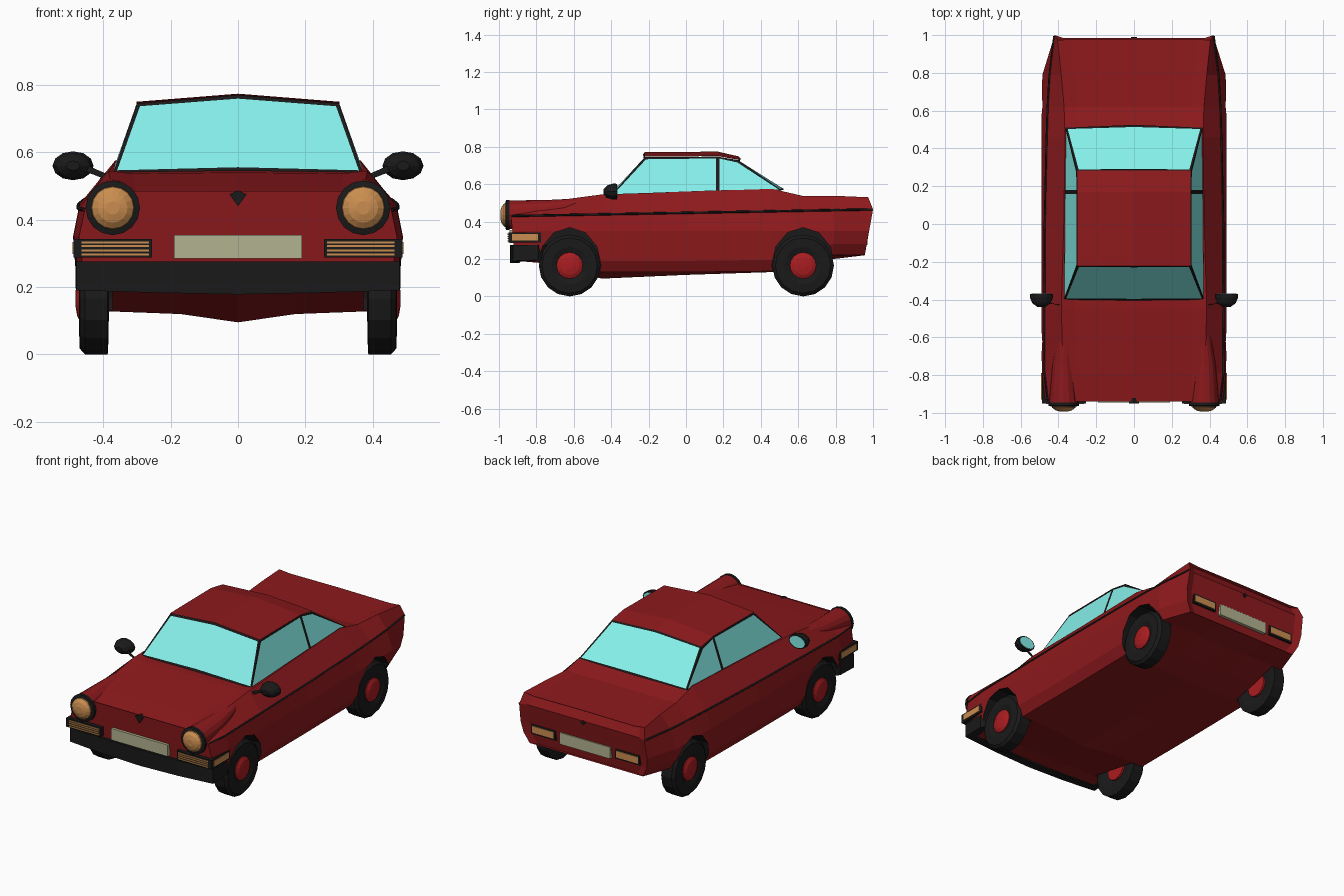
import bpy, bmesh
from math import sin, cos, pi
from mathutils import Vector, Matrix

if "Cube" in bpy.data.objects:
    bpy.data.objects.remove(bpy.data.objects["Cube"])


def material(name, r, g, b):
    m = bpy.data.materials.new(name)
    m.diffuse_color = (r, g, b, 1)
    m.use_nodes = True
    m.node_tree.nodes["Principled BSDF"].inputs["Base Color"].default_value = m.diffuse_color
    return m


RED = material("red_paint", .27, .01, .012)
BLACK = material("black_trim", .01, .01, .01)
GLASS = material("glass", .24, .87, .83)
AMBER = material("amber", .6, .27, .08)
PLATE = material("plate_cream", .45, .45, .28)
HUB = material("hub_red", .4, .012, .015)


def finish(name, bm, *mats):
    bmesh.ops.remove_doubles(bm, verts=bm.verts, dist=1e-5)
    bmesh.ops.recalc_face_normals(bm, faces=bm.faces)
    me = bpy.data.meshes.new(name)
    bm.to_mesh(me)
    bm.free()
    for m in mats:
        me.materials.append(m)
    ob = bpy.data.objects.new(name, me)
    bpy.context.collection.objects.link(ob)
    return ob


def loft(name, rings, mat):
    """Skin closed rings and cap both ends with strips across the ring."""
    bm = bmesh.new()
    R = [[bm.verts.new(p) for p in ring] for ring in rings]
    n = len(R[0])
    for a, b in zip(R, R[1:]):
        for i in range(n):
            j = (i + 1) % n
            bm.faces.new((a[i], a[j], b[j], b[i]))
    for ring in (R[0], R[-1]):
        for i in range(n // 2):
            ids = list(dict.fromkeys((i, i + 1, n - i - 1, (n - i) % n)))
            if len(ids) > 2:
                bm.faces.new([ring[k] for k in ids])
    return finish(name, bm, mat)


def box(name, xs, ys, zs, mat):
    ring = lambda y: [(xs[0], y, zs[0]), (xs[1], y, zs[0]), (xs[1], y, zs[1]), (xs[0], y, zs[1])]
    return loft(name, [ring(ys[0]), ring(ys[1])], mat)


def circle_y(c, rx, rz, n=16):
    return [(c[0] + rx * cos(2 * pi * i / n), c[1], c[2] + rz * sin(2 * pi * i / n)) for i in range(n)]


def circle_x(x, y, z, ry, rz, n=16):
    return [(x, y + ry * sin(2 * pi * i / n), z + rz * cos(2 * pi * i / n)) for i in range(n)]


def window(name, pts):
    """Pane with a black frame made by insetting the face."""
    bm = bmesh.new()
    f = bm.faces.new([bm.verts.new(p) for p in pts])
    bm.normal_update()
    bmesh.ops.inset_individual(bm, faces=[f], thickness=.014)
    for g in bm.faces:
        g.material_index = int(g is f)
    return finish(name, bm, BLACK, GLASS)


# Body: y, top, shoulder x/z, belt x, widest x, sill z, keel z
stations = [
    (-.94, .48, .37, .485, .455, .472, .19, .19),
    (-.79, .50, .375, .50, .472, .488, .19, .18),
    (-.45, .54, .385, .545, .472, .49, .13, .095),
    (0, .555, .372, .56, .47, .49, .13, .115),
    (.46, .575, .365, .575, .46, .49, .135, .13),
    (.62, .535, .37, .538, .455, .49, .17, .16),
    (.79, .53, .385, .538, .445, .485, .22, .20),
    (1.0, .525, .405, .53, .42, .425, .22, .22)]


def half_section(y, zc, xs, zs, xb, xw, zl, zk):
    pts = [(0, zc), (xs - .07, zc - .003), (xs, zs), (xb, .447 + .018 * y), (xw, .35),
           (xw - .012, zl + .06), (xw - .045, zl), (.17, zl - .3 * (zl - zk)), (0, zk)]
    out = []
    for x, z in pts:
        lean = 0
        if y == -.94:
            lean = .09 * (.48 - z)
        if y == 1.0:
            lean = -.18 * (.465 - z) if z < .465 else -.4 * (z - .465)
        out.append(Vector((x, y + lean, z)))
    return out


def mirrored(half):
    return half + [Vector((-p.x, p.y, p.z)) for p in reversed(half[1:-1])]


halves = [half_section(*s) for s in stations]
# Recessed tail panel between the rear wings
tail = [p + Vector((-.045, -.015, 0)) if 2 <= i <= 6 else p.copy() for i, p in enumerate(halves[-1])]
tail[2].z = tail[1].z - .004
body = loft("body", [mirrored(h) for h in halves + [tail]], RED)

# Wheel arches cut out of the body
for y in (-.622, .626):
    for s in (-1, 1):
        cut = loft("arch_cutter", [circle_x(s * x, y, .165, .168, .203, 12) for x in (.372, .54)], BLACK)
        cut.hide_render = True
        mod = body.modifiers.new("arch", 'BOOLEAN')
        mod.operation, mod.object, mod.solver = 'DIFFERENCE', cut, 'EXACT'
        mod.material_mode = 'TRANSFER'
        bpy.context.view_layer.objects.active = body
        bpy.ops.object.modifier_apply(modifier=mod.name)
        bpy.data.objects.remove(cut)

# Roof
bm = bmesh.new()
rows = [[bm.verts.new((x, y, z if x else zc)) for x in (-.302, 0, .302)]
        for y, z, zc in ((-.222, .747, .771), (.17, .75, .774), (.283, .73, .748))]
for a, b in zip(rows, rows[1:]):
    for i in (0, 1):
        bm.faces.new((a[i], a[i + 1], b[i + 1], b[i]))
finish("roof", bm, RED)

# Windows
window("windshield", [(-.37, -.40, .54), (0, -.405, .545), (.37, -.40, .54),
                      (.30, -.22, .745), (0, -.22, .77), (-.30, -.22, .745)])
window("rear_window", [(.362, .51, .567), (0, .525, .572), (-.362, .51, .567),
                       (-.302, .28, .728), (0, .28, .747), (.302, .28, .728)])
for s in (-1, 1):
    window("door_window", [(s * .37, -.40, .54), (s * .367, .17, .558),
                           (s * .30, .17, .747), (s * .30, -.22, .745)][::s])
    window("quarter_window", [(s * .367, .17, .558), (s * .362, .51, .567),
                              (s * .302, .28, .728), (s * .30, .17, .747)][::s])

for s in (-1, 1):
    # Belt trim along the side
    cu = bpy.data.curves.new("belt_trim", 'CURVE')
    cu.dimensions, cu.bevel_depth, cu.bevel_resolution = '3D', .006, 0
    sp = cu.splines.new('POLY')
    sp.points.add(len(halves) - 1)
    for q, h in zip(sp.points, halves):
        q.co = (s * (h[3].x + .002), h[3].y * .995, h[3].z, 1)
    cu.materials.append(BLACK)
    bpy.context.collection.objects.link(bpy.data.objects.new("belt_trim", cu))

    # Headlight: tapered pod, rim and domed lens
    c = (s * .372, -.955, .435)
    loft("headlight_pod", [circle_y(c, .078, .078), circle_y((s * .374, -.75, .455), .06, .06),
                           circle_y((s * .365, -.45, .515), .015, .015)], RED)
    loft("headlight_rim", [circle_y((c[0], y, c[2]), r, r)
                           for y, r in ((-.945, .081), (-.962, .081), (-.966, .066))], BLACK)
    loft("headlight_lens", [circle_y((c[0], y, c[2]), r, r)
                            for y, r in ((-.955, .067), (-.972, .062), (-.986, .044), (-.993, .02))], AMBER)

    # Front side-lamp grille wrapping round the corner
    side = lambda a, b: sorted((s * a, s * b))
    box("lamp_grille", side(.255, .488), (-.95, -.775), (.288, .342), BLACK)
    for z in (.297, .309, .321, .332):
        box("grille_slat", side(.265, .465), (-.954, -.94), (z - .003, z + .003), AMBER)
    box("side_lamp", side(.48, .492), (-.93, -.79), (.298, .333), AMBER)

    # Tail lamp
    box("tail_lamp_frame", side(.2, .365), (.93, .965), (.285, .345), BLACK)
    box("tail_lamp", side(.21, .355), (.94, .969), (.295, .335), AMBER)

    # Door mirror: stalk, tapered shell, glass
    loft("mirror_stalk", [circle_y((s * .385, -.43, .525), .008, .008, 6),
                          circle_y((s * .47, -.415, .56), .01, .01, 6)], BLACK)
    loft("mirror_shell", [circle_y((s * .49, y, .56), rx, rz, 12)
                          for y, rx, rz in ((-.44, .02, .014), (-.42, .048, .034),
                                            (-.39, .061, .043), (-.37, .06, .042))], BLACK)
    loft("mirror_glass", [circle_y((s * .49, y, .56), .052, .035, 12) for y in (-.375, -.367)], GLASS)

    # Wheels
    for y in (-.622, .626):
        loft("tire", [circle_x(s * x, y, .165, r, r) for x, r in
                      ((.395, .07), (.385, .13), (.387, .165), (.455, .165), (.47, .148),
                       (.472, .10), (.462, .07))], BLACK)
        loft("hub", [circle_x(s * x, y, .165, r, r) for x, r in
                     ((.383, .068), (.468, .07), (.478, .05), (.483, .02))], HUB)

# Front bumper wrapping round both corners
path = [(-.482, -.79, .195), (-.48, -.925, .19), (-.25, -.938, .183), (0, -.942, .178),
        (.25, -.938, .183), (.48, -.925, .19), (.482, -.79, .195)]
loft("front_bumper", [[(x, y, .275), (x, y, zb), (x * .9, y + .05, zb), (x * .9, y + .05, .275)]
                      for x, y, zb in path], BLACK)

# Plates and small triangular ornaments
box("front_plate", (-.19, .19), (-.945, -.92), (.285, .355), PLATE)
box("rear_plate", (-.17, .17), (.93, .97), (.275, .345), PLATE)
for name, y0, y1, z in (("hood_ornament", -.95, -.92, .487), ("trunk_ornament", .96, .99, .47)):
    k = 1 if y0 < 0 else .6
    tri = lambda y: [(0, y, z - .047 * k), (.026 * k, y, z - .012), (0, y, z), (-.026 * k, y, z - .012)]
    loft(name, [tri(y0), tri(y1)], BLACK)
